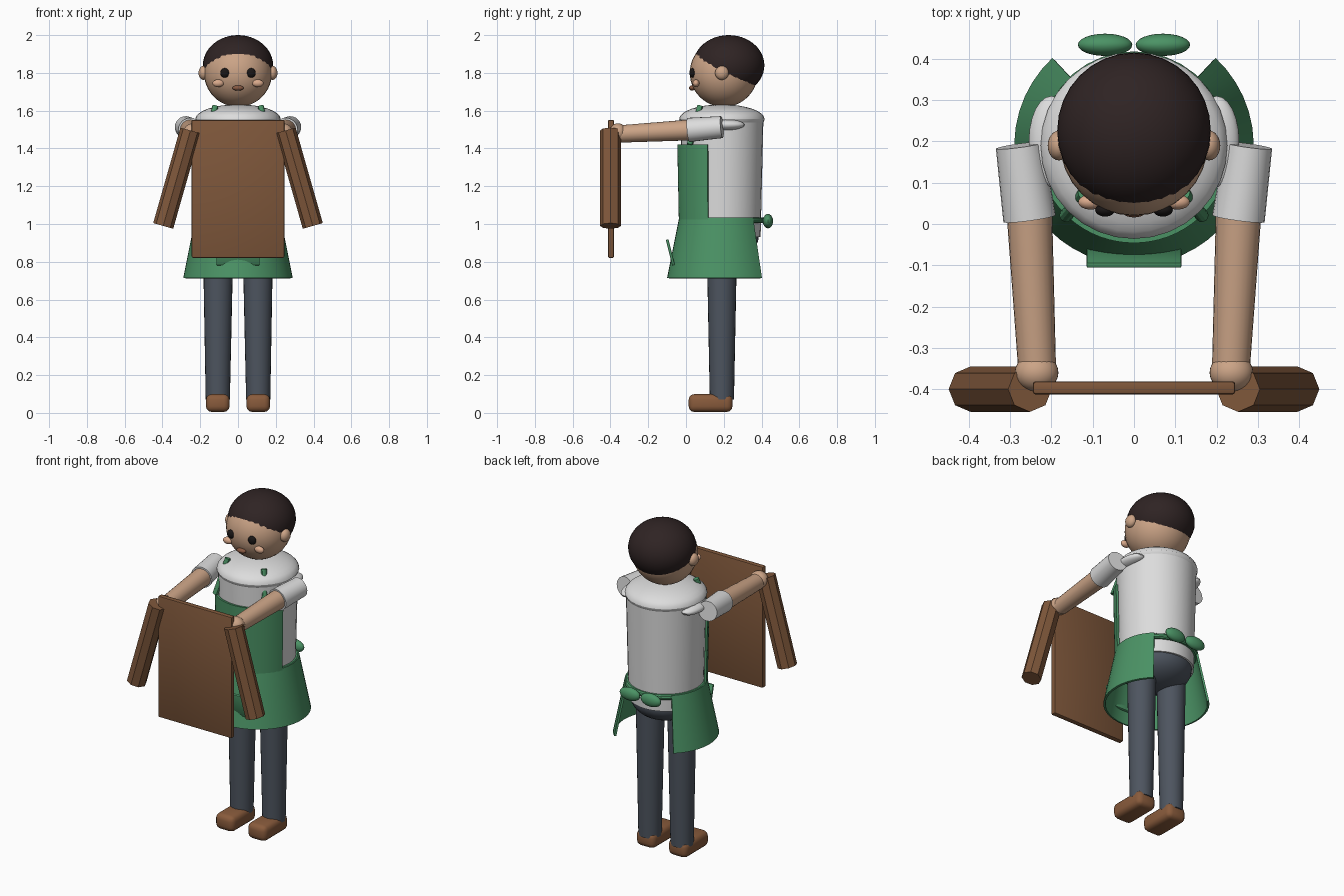
import bpy, bmesh, math
from mathutils import Vector

cube = bpy.data.objects.get("Cube")
if cube:
    bpy.data.objects.remove(cube, do_unlink=True)


def material(name, rgb):
    m = bpy.data.materials.new(name)
    m.use_nodes = True
    m.diffuse_color = (*rgb, 1)
    m.node_tree.nodes["Principled BSDF"].inputs["Base Color"].default_value = (*rgb, 1)
    return m


SKIN = material("skin", (0.60, 0.37, 0.24))
CHEEK = material("cheek", (0.70, 0.40, 0.26))
HAIR = material("dark_hair", (0.028, 0.017, 0.017))
EYE = material("eye_black", (0.01, 0.008, 0.008))
MOUTH = material("mouth_brown", (0.24, 0.10, 0.055))
SHIRT = material("shirt_white", (0.72, 0.72, 0.72))
GREEN = material("apron_green", (0.07, 0.29, 0.13))
DENIM = material("trouser_grey", (0.075, 0.09, 0.115))
WOOD = material("wood_brown", (0.21, 0.095, 0.043))
LEATHER = material("shoe_brown", (0.25, 0.105, 0.045))
BODY_Y = 0.19


def finish(name, mat, smooth=True):
    ob = bpy.context.object
    ob.name = name
    ob.data.materials.append(mat)
    if smooth:
        bpy.ops.object.shade_smooth_by_angle()
    return ob


def ball(name, loc, radii, mat, seg=24, rings=16):
    bpy.ops.mesh.primitive_uv_sphere_add(segments=seg, ring_count=rings, location=loc)
    bpy.context.object.scale = radii
    bpy.ops.object.transform_apply(location=False, rotation=False)
    return finish(name, mat)


def rod(name, start, end, r1, r2, mat, sides=24):
    a, b = Vector(start), Vector(end)
    d = b - a
    bpy.ops.mesh.primitive_cone_add(vertices=sides, radius1=r1, radius2=r2, depth=d.length,
                                    location=(a + b) / 2,
                                    rotation=d.to_track_quat('Z', 'Y').to_euler())
    return finish(name, mat, sides > 10)


def box(name, loc, size, mat, bevel=0, segments=3, tilt=0):
    bpy.ops.mesh.primitive_cube_add(size=1, location=loc, rotation=(tilt, 0, 0))
    ob = bpy.context.object
    ob.scale = size
    bpy.ops.object.transform_apply(location=False, rotation=False)
    if bevel:
        mod = ob.modifiers.new("rounding", 'BEVEL')
        mod.width, mod.segments = bevel, segments
        bpy.ops.object.modifier_apply(modifier=mod.name)
    return finish(name, mat)


def wrap(name, z1, r1, z2, r2, half_angle, mat, steps=28):
    """Curved cloth panel around the body, centred on the front."""
    bm = bmesh.new()
    previous = None
    for i in range(steps + 1):
        a = math.radians(half_angle) * (2 * i / steps - 1)
        pair = [bm.verts.new((r * math.sin(a), BODY_Y - r * math.cos(a), z))
                for r, z in ((r1, z1), (r2, z2))]
        if previous:
            bm.faces.new((previous[0], pair[0], pair[1], previous[1]))
        previous = pair
    mesh = bpy.data.meshes.new(name)
    bm.to_mesh(mesh)
    bm.free()
    ob = bpy.data.objects.new(name, mesh)
    bpy.context.collection.objects.link(ob)
    bpy.ops.object.select_all(action='DESELECT')
    ob.select_set(True)
    bpy.context.view_layer.objects.active = ob
    mod = ob.modifiers.new("thickness", 'SOLIDIFY')
    mod.thickness = 0.012
    bpy.ops.object.modifier_apply(modifier=mod.name)
    return finish(name, mat)


# Head
ball("head", (0, 0.2, 1.8), (0.18, 0.18, 0.18), SKIN, 32, 24)
ball("hair", (0, 0.226, 1.84), (0.186, 0.189, 0.16), HAIR, 32, 24)
ball("mouth", (0, 0.032, 1.72), (0.03, 0.016, 0.014), MOUTH)

# Torso and hips
rod("torso", (0, BODY_Y, 0.93), (0, BODY_Y, 1.56), 0.205, 0.22, SHIRT, 32)
ball("shoulder_yoke", (0, BODY_Y, 1.555), (0.226, 0.226, 0.078), SHIRT, 32)
ball("hips", (0, BODY_Y, 0.93), (0.195, 0.195, 0.12), DENIM)

# Apron
wrap("apron_skirt", 0.715, 0.29, 1.035, 0.226, 137, GREEN, 36)
wrap("apron_bib", 1.02, 0.228, 1.42, 0.236, 71, GREEN)
bpy.ops.mesh.primitive_torus_add(major_segments=36, minor_segments=10, major_radius=0.212,
                                 minor_radius=0.016, location=(0, BODY_Y, 1.02))
finish("apron_belt", GREEN)
box("apron_pocket", (0, -0.083, 0.85), (0.23, 0.014, 0.14), GREEN, 0.004, 2, math.radians(14))

# Paired parts
for side, s in (("left", 1), ("right", -1)):
    ball(side + "_ear", (s * 0.182, 0.19, 1.8), (0.027, 0.036, 0.037), SKIN)
    ball(side + "_eye", (s * 0.07, 0.034, 1.8), (0.024, 0.016, 0.025), EYE)
    ball(side + "_cheek", (s * 0.105, 0.053, 1.745), (0.03, 0.018, 0.02), CHEEK)
    rod(side + "_apron_strap", (s * 0.165, 0.02, 1.42), (s * 0.12, 0.075, 1.625),
        0.016, 0.016, GREEN, 12)
    ball(side + "_bow_loop", (s * 0.07, 0.434, 1.015), (0.066, 0.027, 0.038), GREEN)

    ball(side + "_shoulder", (s * 0.2, 0.2, 1.525), (0.055, 0.11, 0.03), SHIRT)
    rod(side + "_sleeve", (s * 0.277, 0.19, 1.513), (s * 0.253, 0.013, 1.498),
        0.058, 0.064, SHIRT)
    rod(side + "_arm", (s * 0.255, 0.06, 1.5), (s * 0.235, -0.345, 1.477), 0.056, 0.046, SKIN)
    ball(side + "_hand", (s * 0.236, -0.36, 1.485), (0.053, 0.046, 0.048), SKIN)

    rod(side + "_leg", (s * 0.107, BODY_Y, 0.07), (s * 0.105, BODY_Y, 0.92), 0.064, 0.081, DENIM)
    box(side + "_shoe", (s * 0.107, 0.13, 0.052), (0.125, 0.232, 0.094), LEATHER, 0.03)
    rod(side + "_side_log", (s * 0.396, -0.4, 0.99), (s * 0.252, -0.4, 1.495),
        0.055, 0.055, WOOD, 8)

# Carried board
box("board", (0, -0.397, 1.186), (0.49, 0.032, 0.73), WOOD, 0.007, 2)
